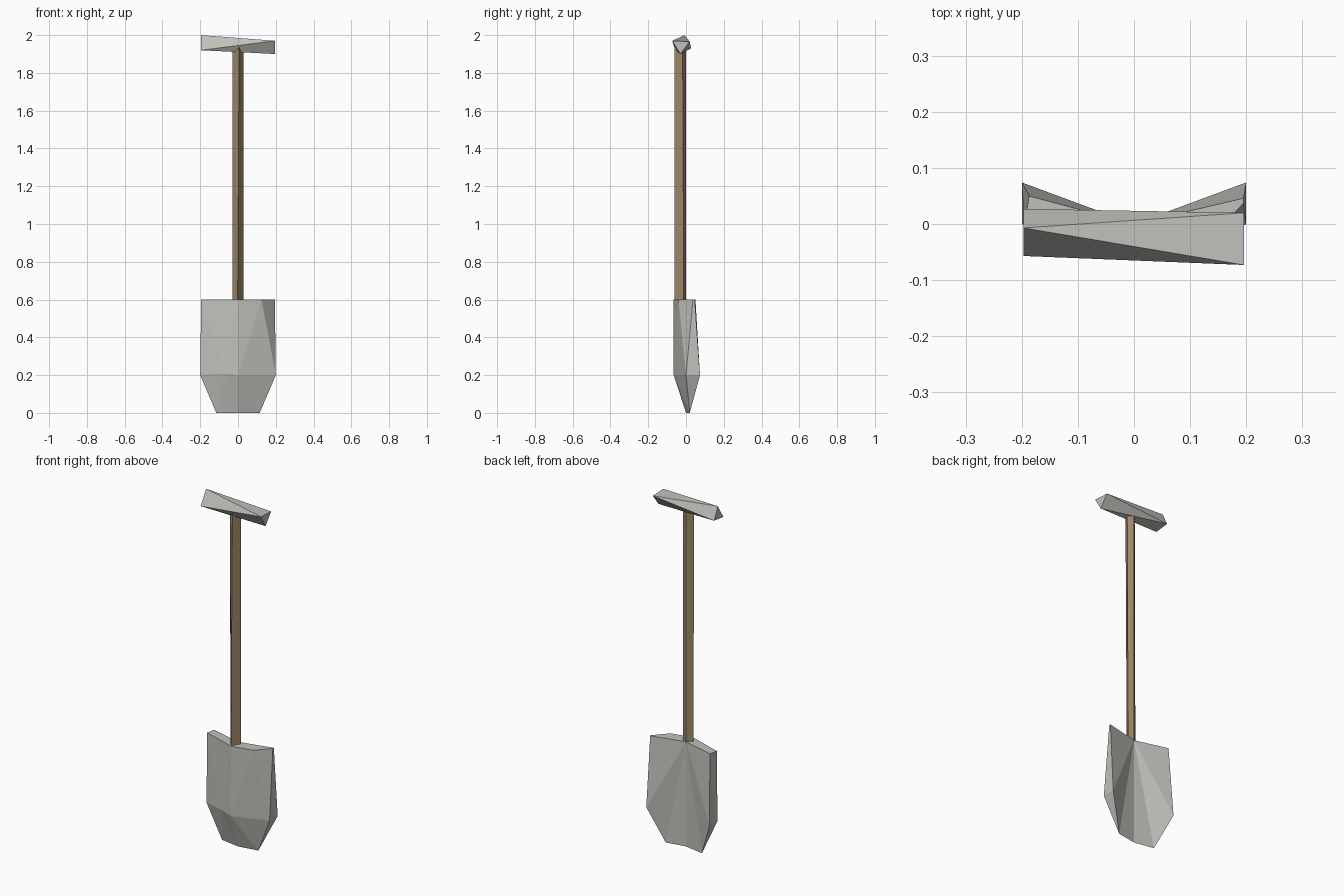
import bpy, bmesh

if "Cube" in bpy.data.objects:
    bpy.data.objects.remove(bpy.data.objects["Cube"])


def material(name, rgb):
    m = bpy.data.materials.new(name)
    m.diffuse_color = (*rgb, 1)
    m.use_nodes = True
    m.node_tree.nodes["Principled BSDF"].inputs["Base Color"].default_value = m.diffuse_color
    return m


def make_part(name, points, mat, faces=None):
    """Low-poly part from a few points: given faces, or a convex hull."""
    bm = bmesh.new()
    v = [bm.verts.new(p) for p in points]
    if faces:
        for f in faces:
            bm.faces.new([v[i] for i in f])
    else:
        bmesh.ops.convex_hull(bm, input=v)
    bmesh.ops.recalc_face_normals(bm, faces=bm.faces[:])
    mesh = bpy.data.meshes.new(name)
    bm.to_mesh(mesh)
    bm.free()
    mesh.materials.append(mat)
    obj = bpy.data.objects.new(name, mesh)
    bpy.context.collection.objects.link(obj)
    return obj


metal = material("grey_metal", (0.53, 0.53, 0.50))
wood = material("brown_wood", (0.37, 0.26, 0.155))

# Grip: triangular bar whose right end is turned upside down
make_part("grip", [
    (-0.197, -0.007, 2.0), (-0.197, -0.057, 1.92), (-0.197, 0.027, 1.93),
    (0.196, -0.073, 1.97), (0.196, 0.02, 1.965), (0.196, -0.03, 1.9)], metal)

# Shaft: four-sided pole, slightly twisted
bottom = [(-0.002, -0.06), (0.029, -0.012), (0.0, 0.0), (-0.03, -0.025)]
top = [(0.006, -0.06), (0.03, -0.018), (0.0, 0.0), (-0.03, -0.03)]
make_part("shaft", [(x, y, 0.59) for x, y in bottom]
          + [(x, y, 1.94) for x, y in top], wood)

# Blade: dished slab, bent along the middle, thinning to the bottom edge
blade_points = [
    (-0.195, 0, 0.6), (0, -0.065, 0.6), (0.125, -0.04, 0.6), (0.195, 0.037, 0.6),  # front top 0-3
    (-0.2, 0, 0.2), (-0.07, -0.05, 0.21), (0, -0.065, 0.2), (0.2, 0, 0.2),         # front bend 4-7
    (-0.115, 0.02, 0), (0, 0, 0), (0.115, 0.02, 0),                                # bottom edge 8-10
    (-0.187, 0.05, 0.6), (0, 0, 0.6), (0.195, 0.046, 0.6),                         # back top 11-13
    (-0.2, 0.074, 0.2), (0.2, 0.074, 0.2)]                                         # back bend 14-15
blade_faces = [
    (0, 4, 5), (0, 5, 1), (1, 5, 6), (1, 6, 2), (2, 6, 7), (2, 7, 3),   # upper front
    (4, 8, 5), (5, 8, 9), (5, 9, 6), (6, 9, 10), (6, 10, 7),            # lower front
    (3, 7, 15, 13), (7, 10, 15), (4, 14, 8), (0, 11, 14, 4),            # sides
    (12, 10, 9), (12, 15, 10), (12, 13, 15),                            # back right
    (12, 9, 8), (12, 8, 14), (12, 14, 11),                              # back left
    (0, 1, 12, 11), (1, 2, 12), (2, 3, 13, 12)]                         # top
make_part("blade", blade_points, metal, blade_faces)
